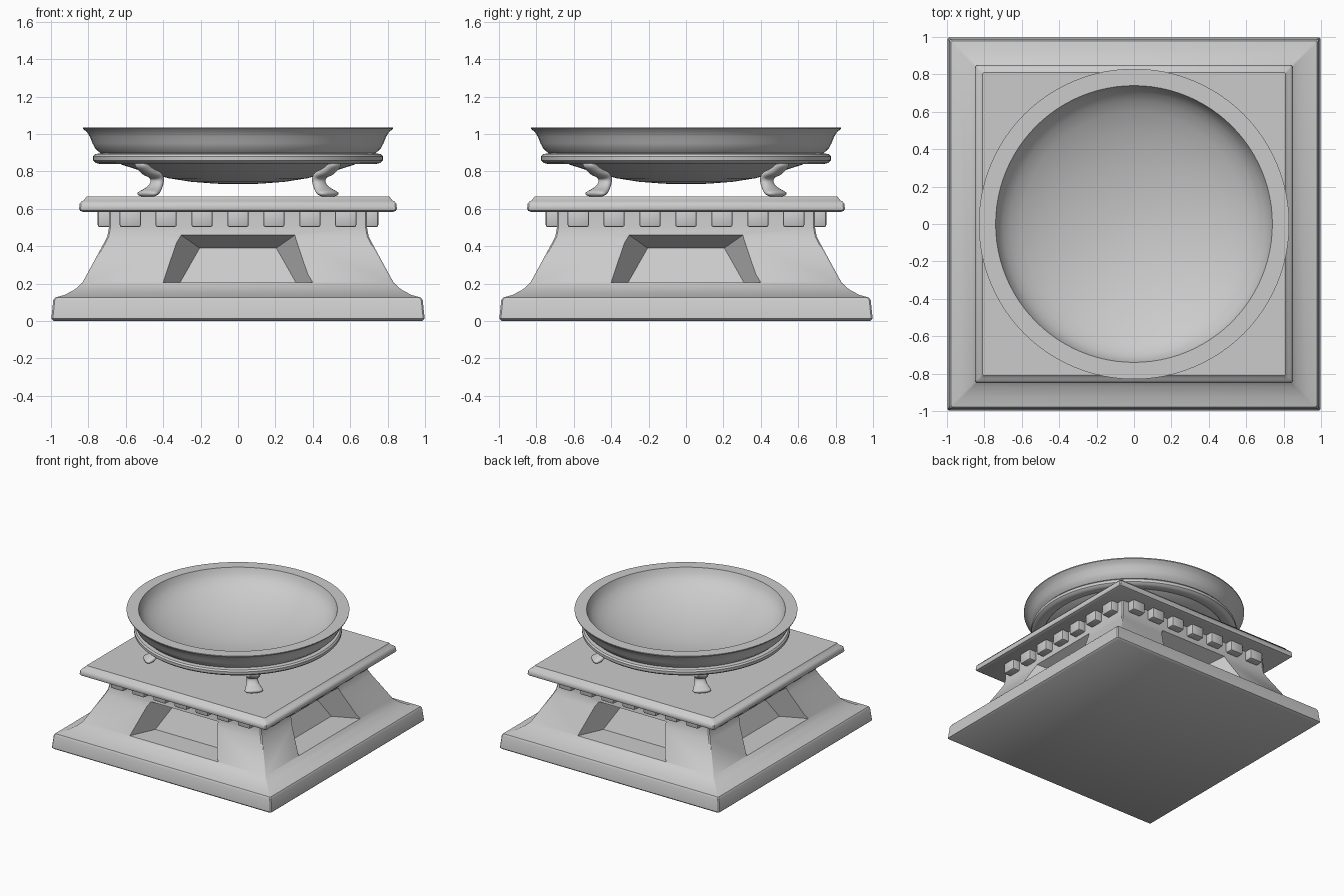
import bpy, bmesh
from math import pi, cos, sin
from mathutils import Matrix, Vector

if "Cube" in bpy.data.objects:
    bpy.data.objects.remove(bpy.data.objects["Cube"])


def finish(name, bm, angle=35):
    bmesh.ops.recalc_face_normals(bm, faces=bm.faces)
    me = bpy.data.meshes.new(name)
    bm.to_mesh(me)
    bm.free()
    ob = bpy.data.objects.new(name, me)
    bpy.context.collection.objects.link(ob)
    if angle:
        smooth(ob, angle)
    return ob


def select(ob):
    bpy.ops.object.select_all(action='DESELECT')
    ob.select_set(True)
    bpy.context.view_layer.objects.active = ob


def smooth(ob, angle):
    select(ob)
    bpy.ops.object.shade_smooth_by_angle(angle=angle * pi / 180)


def bridge(bm, a, b):
    n = len(a)
    for i in range(n):
        bm.faces.new((a[i], a[(i + 1) % n], b[(i + 1) % n], b[i]))


def square_loft(name, profile, c=0.008, angle=35):
    """Stack of chamfered squares from (half width, z) pairs."""
    bm = bmesh.new()
    rings = []
    for h, z in profile:
        pts = [(h, -h + c), (h, h - c), (h - c, h), (-h + c, h),
               (-h, h - c), (-h, -h + c), (-h + c, -h), (h - c, -h)]
        rings.append([bm.verts.new((x, y, z)) for x, y in pts])
    for a, b in zip(rings, rings[1:]):
        bridge(bm, a, b)
    bm.faces.new(rings[0])
    bm.faces.new(rings[-1])
    return finish(name, bm, angle)


def lathe(name, profile, closed=False, steps=96):
    """Spin (radius, z) pairs around the z axis."""
    bm = bmesh.new()
    vs = [bm.verts.new((r, 0, z)) for r, z in profile]
    es = [bm.edges.new(p) for p in zip(vs, vs[1:])]
    if closed:
        es.append(bm.edges.new((vs[-1], vs[0])))
    bmesh.ops.spin(bm, geom=vs + es, axis=(0, 0, 1), cent=(0, 0, 0),
                   angle=2 * pi, steps=steps, use_merge=True)
    bmesh.ops.remove_doubles(bm, verts=bm.verts, dist=1e-4)
    return finish(name, bm)


# Flared square pedestal
pedestal = square_loft('pedestal', [
    (0.985, 0), (0.998, 0.012), (0.988, 0.11), (0.978, 0.125), (0.925, 0.14),
    (0.87, 0.17), (0.832, 0.205), (0.715, 0.42), (0.698, 0.455), (0.69, 0.50), (0.69, 0.60)],
    angle=None)

# Sloped recess cut into each side
outer = [(-0.40, -0.83, 0.205), (0.40, -0.83, 0.205), (0.305, -0.698, 0.46), (-0.305, -0.698, 0.46)]
inner = [(-0.31, -0.63, 0.205), (0.31, -0.63, 0.205), (0.205, -0.55, 0.39), (-0.205, -0.55, 0.39)]
bm = bmesh.new()
for k in range(4):
    rot = Matrix.Rotation(k * pi / 2, 3, 'Z')
    near = [bm.verts.new(rot @ Vector(i).lerp(Vector(o), 1.3)) for o, i in zip(outer, inner)]
    far = [bm.verts.new(rot @ Vector(i)) for i in inner]
    bridge(bm, near, far)
    bm.faces.new(near)
    bm.faces.new(far)
cutter = finish('recess_cutter', bm, None)
cutter.hide_render = True
select(pedestal)
mod = pedestal.modifiers.new('recesses', 'BOOLEAN')
mod.operation = 'DIFFERENCE'
mod.solver = 'EXACT'
mod.object = cutter
bpy.ops.object.modifier_apply(modifier=mod.name)
bpy.data.objects.remove(cutter)
smooth(pedestal, 35)

# Top slab
square_loft('top_slab', [(0.83, 0.583), (0.845, 0.59), (0.85, 0.60), (0.846, 0.628),
                         (0.838, 0.638), (0.825, 0.645), (0.81, 0.665)])

# Row of dentil blocks under the slab on each side
bm = bmesh.new()
for k in range(4):
    rot = Matrix.Rotation(k * pi / 2, 4, 'Z')
    for i in range(-3, 4):
        m = rot @ Matrix.Translation((0.192 * i, -0.705, 0.548)) @ Matrix.Diagonal((0.113, 0.09, 0.09, 1))
        bmesh.ops.create_cube(bm, size=1, matrix=m)
bmesh.ops.bevel(bm, geom=bm.edges[:], offset=0.01, segments=2, affect='EDGES', profile=0.5)
finish('dentils', bm)

# Thin dish: deep bowl inside, flared rim outside
lathe('dish', [
    (0, 0.752), (0.1, 0.756), (0.2, 0.767), (0.3, 0.784), (0.4, 0.808), (0.5, 0.84),
    (0.6, 0.884), (0.66, 0.92), (0.70, 0.957), (0.727, 0.995), (0.74, 1.035), (0.83, 1.035),
    (0.829, 1.028), (0.808, 1.01), (0.792, 0.985), (0.778, 0.95), (0.762, 0.92), (0.735, 0.897),
    (0.70, 0.865), (0.61, 0.832), (0.5, 0.797), (0.37, 0.763), (0.25, 0.744), (0.12, 0.734), (0, 0.731)])

# Support ring around the dish
lathe('support_ring', [(0.68, 0.85), (0.735, 0.838), (0.76, 0.845), (0.774, 0.858),
                       (0.775, 0.88), (0.765, 0.892), (0.735, 0.897), (0.68, 0.89)], closed=True)

# Curved legs on the diagonals: (radius, z, half width, thickness, tilt of section)
path = [(0.755, 0.85, 0.045, 0.05, 1.2), (0.72, 0.825, 0.045, 0.05, 0.9),
        (0.675, 0.793, 0.05, 0.055, 0.9), (0.62, 0.783, 0.055, 0.06, 0.7),
        (0.605, 0.75, 0.045, 0.06, 0.0), (0.625, 0.715, 0.048, 0.06, -0.35),
        (0.66, 0.686, 0.072, 0.06, -0.8), (0.715, 0.674, 0.088, 0.04, -1.2)]
for k in range(4):
    bm = bmesh.new()
    rot = Matrix.Rotation(pi / 4 + k * pi / 2, 3, 'Z')
    rings = []
    for r, z, w, t, a in path:
        # tilt turns the section's thickness direction from radial towards vertical
        dx, dz = cos(a) * t / 2, -sin(a) * t / 2
        rings.append([bm.verts.new(rot @ Vector((r + s * dx, q * w, z + s * dz)))
                      for s, q in ((1, -1), (1, 1), (-1, 1), (-1, -1))])
    for a, b in zip(rings, rings[1:]):
        bridge(bm, a, b)
    bm.faces.new(rings[0])
    bm.faces.new(rings[-1])
    leg = finish('leg_%d' % (k + 1), bm, 180)
    sub = leg.modifiers.new('round', 'SUBSURF')
    sub.levels = sub.render_levels = 2
